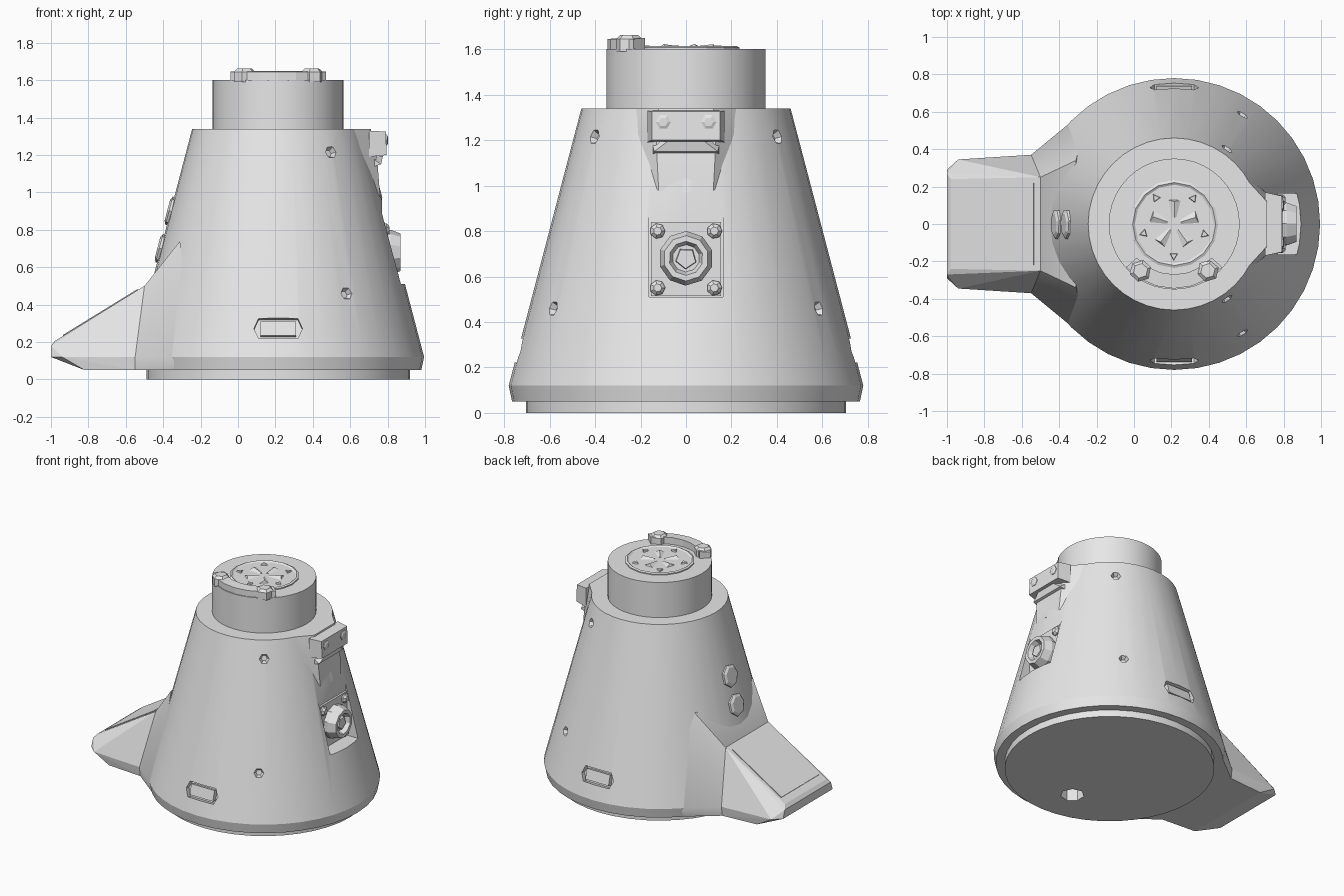
import bpy, bmesh
from math import cos, sin, tau, radians
from mathutils import Matrix, Vector

old = bpy.data.objects.get("Cube")
if old:
    bpy.data.objects.remove(old, do_unlink=True)

grey = bpy.data.materials.new("plain grey")
grey.use_nodes = True
grey.diffuse_color = (0.8, 0.8, 0.8, 1)
grey.node_tree.nodes["Principled BSDF"].inputs["Base Color"].default_value = (0.8, 0.8, 0.8, 1)

AXIS = 0.215          # x position of the main axis
BASE_R, BASE_Z = 0.78, 0.12
TOP_R, TOP_Z = 0.46, 1.34
SLOPE = (BASE_R - TOP_R) / (TOP_Z - BASE_Z)


def finish(bm, name):
    bmesh.ops.recalc_face_normals(bm, faces=bm.faces[:])
    mesh = bpy.data.meshes.new(name)
    bm.to_mesh(mesh)
    bm.free()
    mesh.materials.append(grey)
    obj = bpy.data.objects.new(name, mesh)
    bpy.context.collection.objects.link(obj)
    return obj


def lathe(name, profile, sides, matrix=Matrix(), turn=0.0):
    """Spin (radius, height) points into a closed solid."""
    bm = bmesh.new()
    rings = []
    for r, h in profile:
        rings.append([bm.verts.new(matrix @ Vector((r * cos(turn + tau * i / sides),
                                                    r * sin(turn + tau * i / sides), h)))
                      for i in range(sides)])
    for a, b in zip(rings, rings[1:]):
        for i in range(sides):
            j = (i + 1) % sides
            bm.faces.new((a[i], a[j], b[j], b[i]))
    bm.faces.new(rings[0])
    bm.faces.new(rings[-1])
    return finish(bm, name)


def hull(name, points, matrix=Matrix(), mirror_y=False):
    bm = bmesh.new()
    pts = [Vector(p) for p in points]
    if mirror_y:
        pts += [Vector((p.x, -p.y, p.z)) for p in pts]
    for p in pts:
        bm.verts.new(matrix @ p)
    bmesh.ops.convex_hull(bm, input=bm.verts[:])
    bmesh.ops.dissolve_limit(bm, angle_limit=radians(1), verts=bm.verts[:], edges=bm.edges[:])
    return finish(bm, name)


def box(name, lo, hi, matrix=Matrix()):
    return hull(name, [(x, y, z) for x in (lo[0], hi[0]) for y in (lo[1], hi[1])
                       for z in (lo[2], hi[2])], matrix)


def frame(pos, normal):
    """Local z points along the normal, local x stays level."""
    z = Vector(normal).normalized()
    x = Vector((0, 0, 1)).cross(z).normalized()
    m = Matrix((x, z.cross(x), z)).transposed().to_4x4()
    m.translation = pos
    return m


def on_cone(degrees, z):
    a = radians(degrees)
    r = BASE_R - SLOPE * (z - BASE_Z)
    return frame((AXIS + r * cos(a), r * sin(a), z), (cos(a), sin(a), SLOPE))


def cut(obj, cutters):
    bpy.context.view_layer.objects.active = obj
    for c in cutters:
        mod = obj.modifiers.new("cut", "BOOLEAN")
        mod.operation = "DIFFERENCE"
        mod.solver = "EXACT"
        mod.object = c
        bpy.ops.object.modifier_apply(modifier=mod.name)
        bpy.data.objects.remove(c, do_unlink=True)


def smooth(obj, degrees):
    bpy.ops.object.select_all(action="DESELECT")
    obj.select_set(True)
    bpy.context.view_layer.objects.active = obj
    bpy.ops.object.shade_smooth_by_angle(angle=radians(degrees))


# Main body: base disc, skirt, cone and neck in one turned solid
upright = Matrix.Translation((AXIS, 0, 0))
body = lathe("body", [(0.705, 0), (0.705, 0.05), (0.765, 0.05), (BASE_R, BASE_Z),
                      (TOP_R, TOP_Z), (0.35, TOP_Z), (0.35, 1.6)], 40, upright)

# Recesses: side panel, small sockets, long slots and the hole underneath
cutters = [box("panel_cutter", (0.77, -0.162, 0.51), (1.1, 0.162, 0.97)),
           lathe("hole_cutter", [(0.08, -0.1), (0.08, 0.1)], 7,
                 Matrix.Translation((0.18, -0.43, 0)))]
for side in (-1, 1):
    for degrees, z in ((55, 1.215), (58, 0.46)):
        cutters.append(lathe("socket_cutter", [(0.02, -0.03), (0.045, 0.02)], 6,
                             on_cone(side * degrees, z)))
    spot = on_cone(side * 90, 0.275)
    outline = [(-0.13, 0), (-0.105, 0.055), (0.105, 0.055),
               (0.13, 0), (0.105, -0.055), (-0.105, -0.055)]
    cutters.append(hull("slot_cutter", [(x, y, h) for x, y in outline
                                        for h in (-0.045, 0.05)], spot))
    box("slot_block", (-0.095, -0.038, -0.06), (0.095, 0.038, -0.012), spot)
cut(body, cutters)
smooth(body, 20)

# Sloping nose on the right side, with a flared root blending into the cone
hull("nose", [(-1, 0.29, 0.12), (-1, 0.27, 0.18), (-0.98, 0.24, 0.205),
              (-0.94, 0.345, 0.12), (-0.82, 0.34, 0.05), (-0.55, 0.37, 0.12),
              (-0.55, 0.36, 0.05), (-0.5, 0.25, 0.5), (-0.3, 0.25, 0.5),
              (-0.3, 0.36, 0.05)], mirror_y=True)
root = hull("nose_root", [(-0.5, 0.25, 0.5), (-0.55, 0.37, 0.12), (-0.55, 0.36, 0.05),
                          (-0.24, 0.625, 0.12), (-0.24, 0.6, 0.05),
                          (-0.31, 0.34, 0.74)], mirror_y=True)
smooth(root, 35)
tilt = frame((-0.735, 0, 0.357), (-0.615, 0, 1))
box("nose_plate", (-0.22, -0.235, -0.02), (0.22, 0.235, 0.004), tilt)

# Two buttons on the cone above the nose
for z in (0.9, 0.7):
    lathe("button", [(0.08, -0.02), (0.08, 0.008), (0.06, 0.018)], 7, on_cone(180, z))

# Nozzle, backing plate and bolts in the side recess
lathe("nozzle", [(0.12, 0), (0.12, 0.05), (0.1, 0.105), (0.075, 0.105), (0.06, 0.07)], 10,
      frame((0.765, 0, 0.68), (1, 0, 0)), 0.3)
lathe("nozzle_core", [(0.06, 0), (0.045, 0.09)], 5, frame((0.765, 0, 0.68), (1, 0, 0)), 0.9)
box("recess_plate", (0.74, -0.155, 0.515), (0.785, 0.155, 0.84))
for y in (-0.125, 0.125):
    for z in (0.55, 0.8):
        lathe("plate_bolt", [(0.034, 0), (0.034, 0.025), (0.018, 0.04)], 7,
              frame((0.77, y, z), (1, 0, 0)))

# Upper bulge and bracket above the recess
bulge = hull("upper_bulge", [(0.49, 0.36, 1.34), (0.71, 0.12, 1.34), (0.745, 0.13, 1.17),
                             (0.76, 0.12, 0.975), (0.5, 0.36, 1.25)], mirror_y=True)
smooth(bulge, 35)
hull("bracket", [(0.7, 0.17, 1.33), (0.79, 0.15, 1.325), (0.795, 0.15, 1.2),
                 (0.7, 0.17, 1.19)], mirror_y=True)
hull("bracket_wedge", [(0.7, 0.15, 1.13), (0.765, 0.14, 1.15), (0.775, 0.08, 1.195),
                       (0.7, 0.15, 1.195)], mirror_y=True)
for y in (-0.1, 0.1):
    lathe("bracket_bolt", [(0.034, -0.02), (0.034, 0.006), (0.02, 0.012)], 6,
          frame((0.79, y, 1.28), (1, 0, 0)))

# Cap on the neck: ringed disc with a star of wedges and small studs
cap = Matrix.Translation((AXIS, 0, 1.6))
lathe("cap_disc", [(0.235, -0.02), (0.235, 0.008), (0.222, 0.014), (0.21, 0.006)], 16, cap)
for i in range(5):
    arm = cap @ Matrix.Rotation(tau * i / 5 + 0.3, 4, "Z")
    hull("cap_wedge", [(0.035, -0.02, 0), (0.035, 0.02, 0), (0.13, -0.045, 0),
                       (0.13, 0.045, 0), (0.035, 0, 0.012), (0.12, 0, 0.022)], arm)
    lathe("cap_stud", [(0.028, 0), (0.02, 0.016)], 3,
          arm @ Matrix.Rotation(tau / 10, 4, "Z") @ Matrix.Translation((0.17, 0, 0)))

# Curved clamp along the front edge of the cap, with a lug at each end
steps = [radians(222 + 16 * i) for i in range(7)]
for a, b in zip(steps, steps[1:]):
    hull("clamp_segment", [(r * cos(t), r * sin(t), h) for t in (a, b)
                           for r, h in ((0.345, -0.01), (0.345, 0.045),
                                        (0.27, -0.01), (0.27, 0.05))], cap)
for side in (-1, 1):
    lathe("clamp_lug", [(0.06, -0.01), (0.06, 0.045), (0.04, 0.062)], 6,
          cap @ Matrix.Translation((side * 0.18, -0.25, 0)), 0.3)
